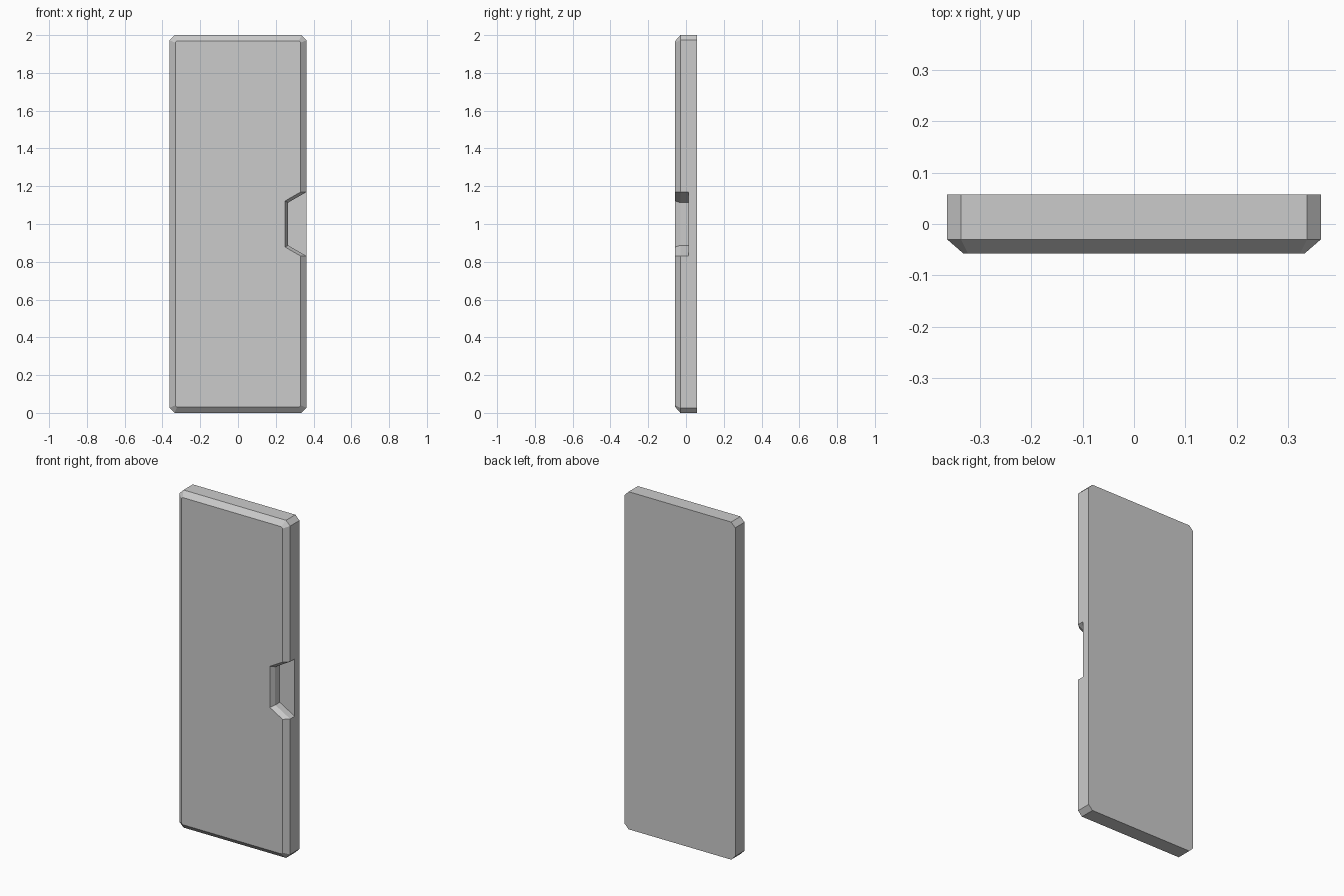
import bpy, bmesh

if "Cube" in bpy.data.objects:
    bpy.data.objects.remove(bpy.data.objects["Cube"])

W, H = 0.363, 2.0            # half width, height
BACK, EDGE, FRONT = 0.057, -0.03, -0.057


def make_material(name, value):
    mat = bpy.data.materials.new(name)
    mat.diffuse_color = (value, value, value, 1)
    mat.use_nodes = True
    mat.node_tree.nodes["Principled BSDF"].inputs["Base Color"].default_value = mat.diffuse_color
    return mat


def chamfered_outline(inset, cut):
    """Rectangle in x/z with its four corners cut off."""
    w, lo, hi = W - inset, inset, H - inset
    return [(w - cut, lo), (w, lo + cut), (w, hi - cut), (w - cut, hi),
            (-w + cut, hi), (-w, hi - cut), (-w, lo + cut), (-w + cut, lo)]


def notch_outline(x, half, right=0.5, slope=0.577):
    """Trapezoid in x/z that widens towards the right edge."""
    spread = half + (right - x) * slope
    return [(x, 1 - half), (right, 1 - spread), (right, 1 + spread), (x, 1 + half)]


def loft(name, sections):
    """Closed solid through a list of (y, outline) sections."""
    bm = bmesh.new()
    rings = [[bm.verts.new((x, y, z)) for x, z in pts] for y, pts in sections]
    n = len(rings[0])
    for a, b in zip(rings, rings[1:]):
        for i in range(n):
            j = (i + 1) % n
            bm.faces.new((a[i], a[j], b[j], b[i]))
    bm.faces.new(rings[0])
    bm.faces.new(rings[-1])
    bmesh.ops.recalc_face_normals(bm, faces=bm.faces)
    mesh = bpy.data.meshes.new(name)
    bm.to_mesh(mesh)
    bm.free()
    obj = bpy.data.objects.new(name, mesh)
    bpy.context.collection.objects.link(obj)
    return obj


# Door panel with a bevelled front rim
grey = make_material("light grey", 0.6)
panel = loft("door_panel", [(BACK, chamfered_outline(0, 0.027)),
                            (EDGE, chamfered_outline(0, 0.027)),
                            (FRONT, chamfered_outline(0.031, 0.009))])
panel.data.materials.append(grey)

# Handle recess: straight walls, flared at the front
cutter = loft("handle_recess_cutter", [(0.012, notch_outline(0.265, 0.113)),
                                       (EDGE, notch_outline(0.265, 0.113)),
                                       (FRONT, notch_outline(0.249, 0.122)),
                                       (-0.084, notch_outline(0.233, 0.131))])
cutter.data.materials.append(grey)
cutter.hide_render = True

cut = panel.modifiers.new("handle_recess", 'BOOLEAN')
cut.operation = 'DIFFERENCE'
cut.solver = 'EXACT'
cut.object = cutter
bpy.context.view_layer.objects.active = panel
bpy.ops.object.modifier_apply(modifier=cut.name)
bpy.data.objects.remove(cutter)
